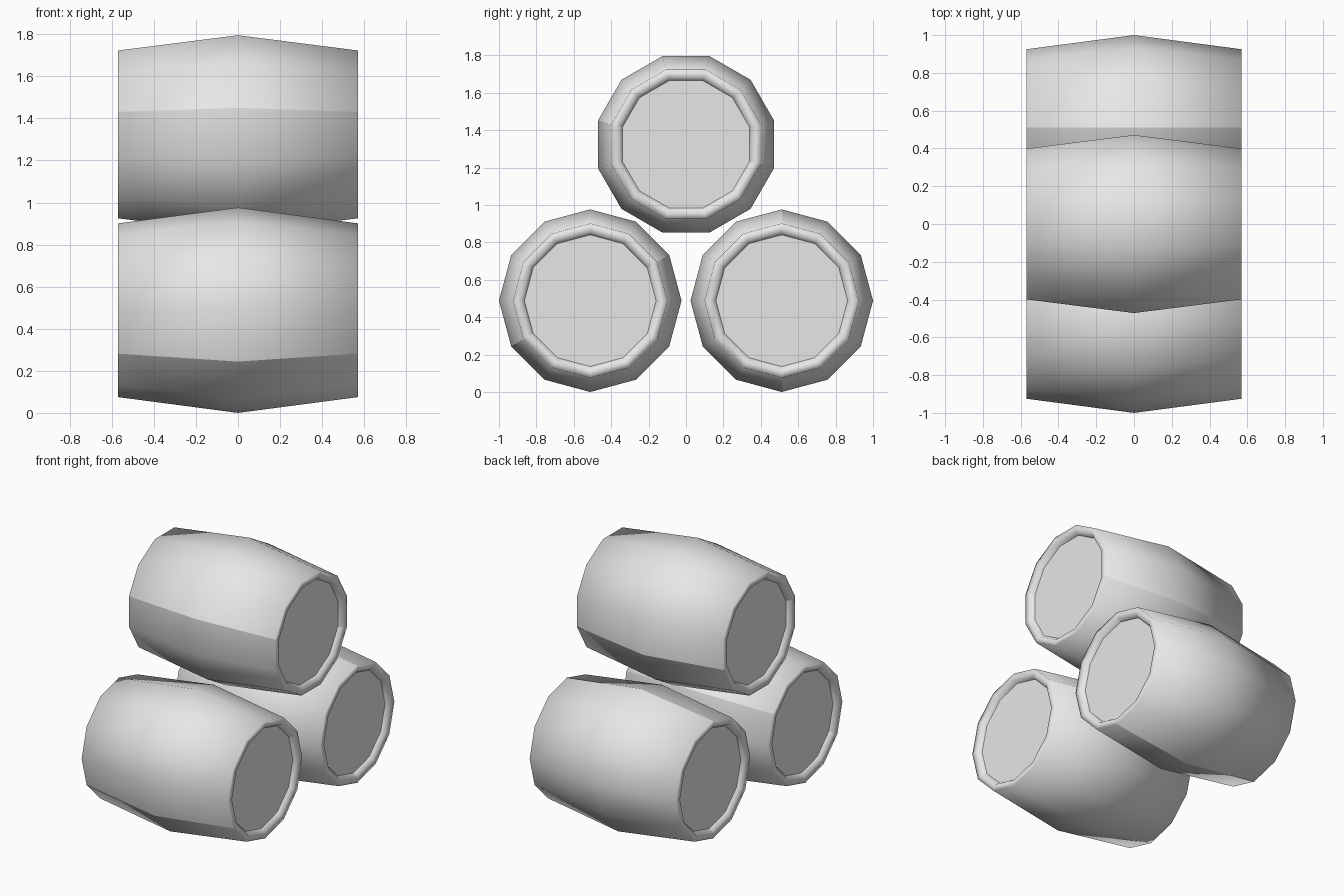
import bpy
import bmesh
from math import cos, sin, radians

cube = bpy.data.objects.get("Cube")
if cube:
    bpy.data.objects.remove(cube, do_unlink=True)

# Single plain grey
grey = bpy.data.materials.new("plain_grey")
grey.use_nodes = True
grey.diffuse_color = (0.8, 0.8, 0.8, 1)
grey.node_tree.nodes["Principled BSDF"].inputs["Base Color"].default_value = (0.8, 0.8, 0.8, 1)

SIDES = 12
# Half profile (x, radius): recessed head, inner lip, outer lip, bulge
HALF = [(0.54, 0.352), (0.57, 0.37), (0.57, 0.413), (0, 0.488)]
PROFILE = HALF + [(-x, r) for x, r in reversed(HALF[:-1])]


def barrel(name, y, z, start):
    """Lying barrel with its axis on x; the two stave seams start at angle start."""
    bm = bmesh.new()
    rings = []
    for x, r in PROFILE:
        ring = []
        for i in range(SIDES):
            a = radians(start + i * 360 / SIDES)
            ring.append(bm.verts.new((x, r * cos(a), r * sin(a))))
        rings.append(ring)
    for a, b in zip(rings, rings[1:]):
        for i in range(SIDES):
            j = (i + 1) % SIDES
            bm.faces.new((a[i], a[j], b[j], b[i]))
    # Flat heads
    heads = [bm.faces.new(rings[0]), bm.faces.new(rings[-1])]
    bmesh.ops.recalc_face_normals(bm, faces=bm.faces)
    for f in bm.faces:
        f.smooth = True
    for head in heads:
        for e in head.edges:
            e.smooth = False
    # Opposite seams stay sharp along the length
    for i in (0, SIDES // 2):
        for a, b in zip(rings, rings[1:]):
            bm.edges.get((a[i], b[i])).smooth = False
    mesh = bpy.data.meshes.new(name)
    bm.to_mesh(mesh)
    bm.free()
    mesh.materials.append(grey)
    obj = bpy.data.objects.new(name, mesh)
    obj.location = (0, y, z)
    bpy.context.collection.objects.link(obj)


# Two barrels side by side with one stacked on top
barrel("front_barrel", -0.512, 0.488, 30)
barrel("back_barrel", 0.512, 0.488, 90)
barrel("top_barrel", 0, 1.324, 165)
